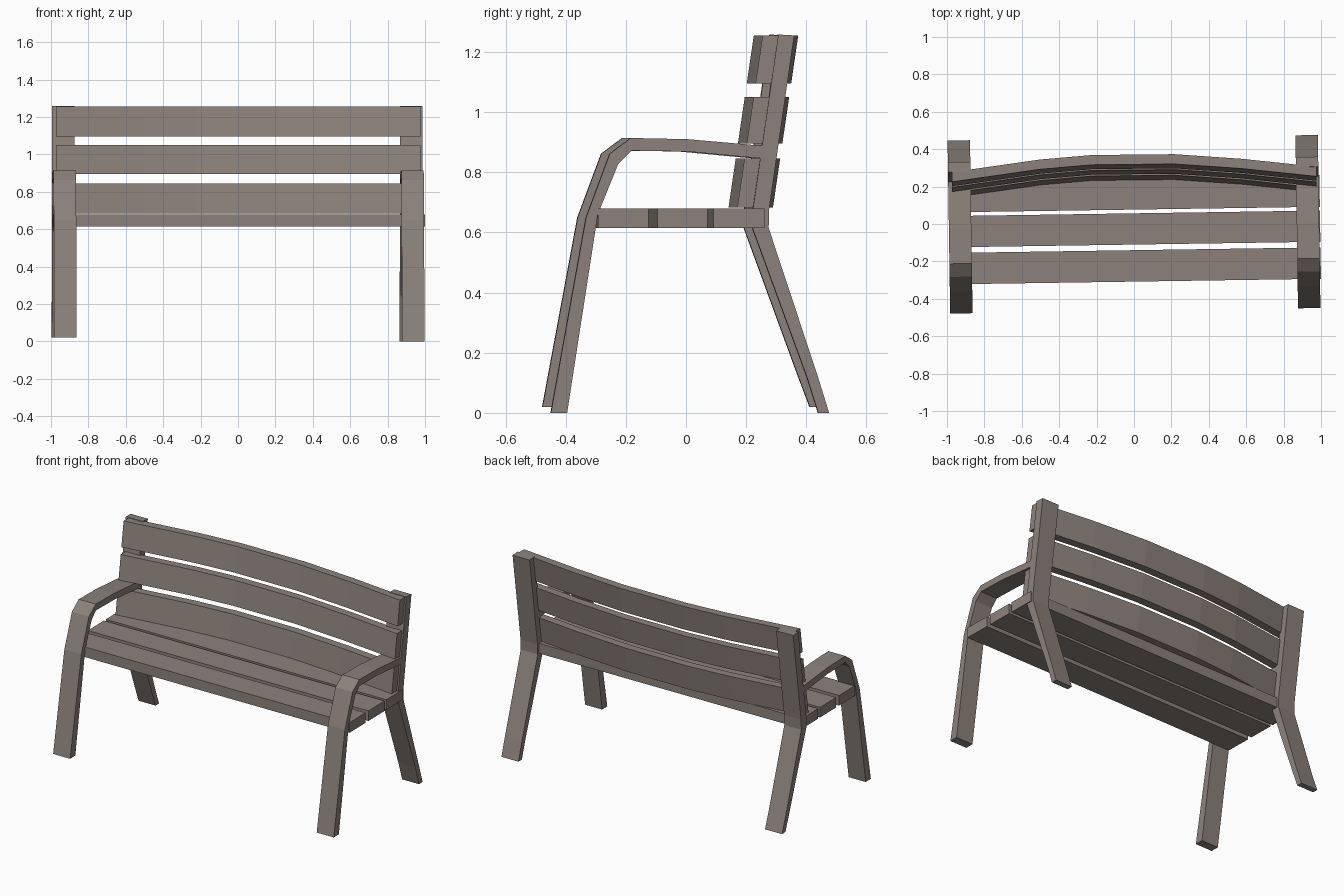
import bpy, bmesh, math

if "Cube" in bpy.data.objects:
    bpy.data.objects.remove(bpy.data.objects["Cube"])

TURN = 0.015  # the whole bench is turned very slightly about z

wood = bpy.data.materials.new("weathered_brown_wood")
wood.diffuse_color = (0.265, 0.222, 0.198, 1.0)
wood.use_nodes = True
wood.node_tree.nodes["Principled BSDF"].inputs["Base Color"].default_value = wood.diffuse_color


def finish(name, bm):
    bmesh.ops.recalc_face_normals(bm, faces=bm.faces)
    mesh = bpy.data.meshes.new(name)
    bm.to_mesh(mesh)
    bm.free()
    mesh.materials.append(wood)
    ob = bpy.data.objects.new(name, mesh)
    bpy.context.collection.objects.link(ob)
    ob.rotation_euler.z = TURN
    return ob


def loft(name, sections):
    """Join matching closed cross-sections into a capped solid."""
    bm = bmesh.new()
    rings = [[bm.verts.new(p) for p in s] for s in sections]
    n = len(rings[0])
    for a, b in zip(rings, rings[1:]):
        for i in range(n):
            j = (i + 1) % n
            bm.faces.new((a[i], a[j], b[j], b[i]))
    bm.faces.new(rings[0])
    bm.faces.new(rings[-1])
    return finish(name, bm)


def strip(name, pairs, x0, x1, foot):
    """Bent bar: pairs of (outer, inner) y,z points, swept across x0..x1."""
    def lift(p):
        return max(p[1], foot)
    loft(name, [[(x0, o[0], lift(o)), (x1, o[0], lift(o)),
                 (x1, i[0], lift(i)), (x0, i[0], lift(i))] for o, i in pairs])


# front leg curving into the armrest
ARM = [((-0.464, 0.0), (-0.41, 0.0)),
       ((-0.347, 0.65), (-0.308, 0.66)),
       ((-0.268, 0.862), (-0.24, 0.828)),
       ((-0.198, 0.914), (-0.196, 0.872)),
       ((-0.01, 0.91), (-0.01, 0.869)),
       ((0.242, 0.888), (0.237, 0.846))]

# back leg bending into the leaning back post
BACK = [((0.461, 0.0), (0.425, 0.0)),
        ((0.424, 0.12), (0.387, 0.12)),
        ((0.260, 0.615), (0.206, 0.615)),
        ((0.262, 0.68), (0.208, 0.68)),
        ((0.345, 1.255), (0.292, 1.258))]

for side, s, foot in (("left", -1, 0.02), ("right", 1, 0.0)):
    strip("front_leg_and_armrest_" + side, ARM, s * 0.87, s * 0.99, foot)
    strip("back_leg_and_post_" + side, BACK, s * 0.87, s * 0.99, foot)

# seat slats
for k, (y0, y1) in enumerate(((-0.308, -0.14), (-0.11, 0.057), (0.077, 0.246))):
    loft("seat_slat_%d" % (k + 1),
         [[(x, y0, 0.615), (x, y1, 0.615), (x, y1, 0.68), (x, y0, 0.68)]
          for x in (-0.985, 0.995)])

# bowed, leaning backrest slats
BOW = [(-0.97, 0.0), (-0.5, 0.06), (-0.22, 0.08),
       (0.22, 0.078), (0.58, 0.048), (0.98, 0.0)]
LEAN = 0.147
for k, (z0, z1) in enumerate(((0.683, 0.845), (0.895, 1.05), (1.095, 1.255))):
    sections = []
    for x, b in BOW:
        lo = 0.292 + b + LEAN * (z0 - 1.255)
        hi = 0.292 + b + LEAN * (z1 - 1.255)
        sections.append([(x, lo - 0.052, z0), (x, lo, z0),
                         (x, hi, z1), (x, hi - 0.052, z1)])
    loft("backrest_slat_%d" % (k + 1), sections)
